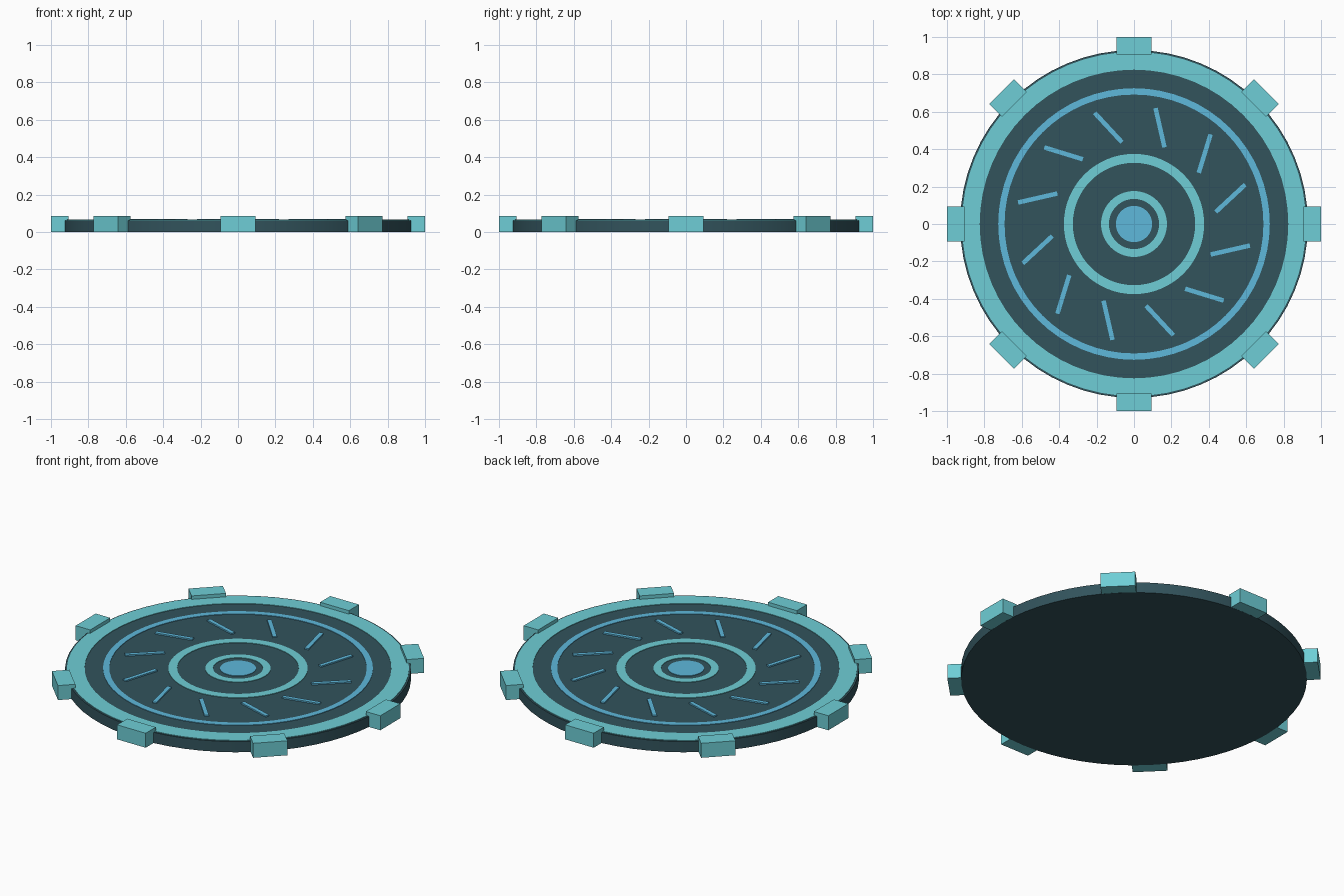
import bpy, bmesh
from math import sin, cos, pi, radians, atan2, hypot
from mathutils import Matrix, Vector

if "Cube" in bpy.data.objects:
    bpy.data.objects.remove(bpy.data.objects["Cube"])


def linear(c):
    c /= 255
    return c / 12.92 if c <= 0.04045 else ((c + 0.055) / 1.055) ** 2.4


def material(name, rgb):
    m = bpy.data.materials.new(name)
    m.use_nodes = True
    col = [linear(c) for c in rgb] + [1]
    m.diffuse_color = col
    m.node_tree.nodes["Principled BSDF"].inputs["Base Color"].default_value = col
    return m


dark = material("dark_slate", (50, 83, 92))
teal = material("teal", (110, 206, 214))
blue = material("sky_blue", (94, 184, 219))


def finish(bm, name, mat, smooth=False):
    bmesh.ops.recalc_face_normals(bm, faces=bm.faces)
    me = bpy.data.meshes.new(name)
    bm.to_mesh(me)
    bm.free()
    me.materials.append(mat)
    ob = bpy.data.objects.new(name, me)
    bpy.context.collection.objects.link(ob)
    if smooth:
        bpy.ops.object.select_all(action='DESELECT')
        ob.select_set(True)
        bpy.context.view_layer.objects.active = ob
        bpy.ops.object.shade_smooth_by_angle(angle=radians(35))
    return ob


def disc(name, radius, z0, z1, mat, segments=64):
    bm = bmesh.new()
    bmesh.ops.create_cone(bm, cap_ends=True, segments=segments, radius1=radius,
                          radius2=radius, depth=z1 - z0,
                          matrix=Matrix.Translation((0, 0, (z0 + z1) / 2)))
    return finish(bm, name, mat, True)


def ring(name, inner, outer, z0, z1, mat, segments=64):
    # Rectangular section swept round the z axis
    bm = bmesh.new()
    section = [(inner, z0), (outer, z0), (outer, z1), (inner, z1)]
    loops = [[bm.verts.new((r * cos(a), r * sin(a), z)) for r, z in section]
             for a in (2 * pi * i / segments for i in range(segments))]
    for i, a in enumerate(loops):
        b = loops[(i + 1) % segments]
        for j in range(4):
            k = (j + 1) % 4
            bm.faces.new((a[j], b[j], b[k], a[k]))
    return finish(bm, name, mat, True)


def box(name, size, matrix, mat):
    bm = bmesh.new()
    bmesh.ops.create_cube(bm, size=1, matrix=matrix @ Matrix.Diagonal((*size, 1)))
    return finish(bm, name, mat)


# Base plate and its flat inlays
top = 0.063
disc("base_plate", 0.93, 0, top, dark)
ring("rim_ring", 0.825, 0.92, top - 0.01, top + 0.003, teal)
ring("outer_glow_ring", 0.692, 0.726, top - 0.01, top + 0.003, blue)
ring("middle_ring", 0.327, 0.375, top - 0.01, top + 0.003, teal)
ring("inner_ring", 0.134, 0.176, top - 0.01, top + 0.003, teal)
disc("centre_disc", 0.097, top - 0.01, top + 0.003, blue)

# Slanted raised bars
start, end = Vector((0.115, 0.62)), Vector((0.163, 0.41))
mid, along = (start + end) / 2, end - start
bar = Matrix.Translation((mid.x, mid.y, 0.062)) @ Matrix.Rotation(atan2(along.y, along.x), 4, 'Z')
for i in range(12):
    box(f"slanted_bar_{i + 1}", (along.length, 0.024, 0.018),
        Matrix.Rotation(i * pi / 6, 4, 'Z') @ bar, blue)

# Blocks round the edge
for i in range(8):
    box(f"edge_block_{i + 1}", (0.095, 0.188, 0.086),
        Matrix.Rotation(i * pi / 4, 4, 'Z') @ Matrix.Translation((0.9525, 0, 0.0435)), teal)
